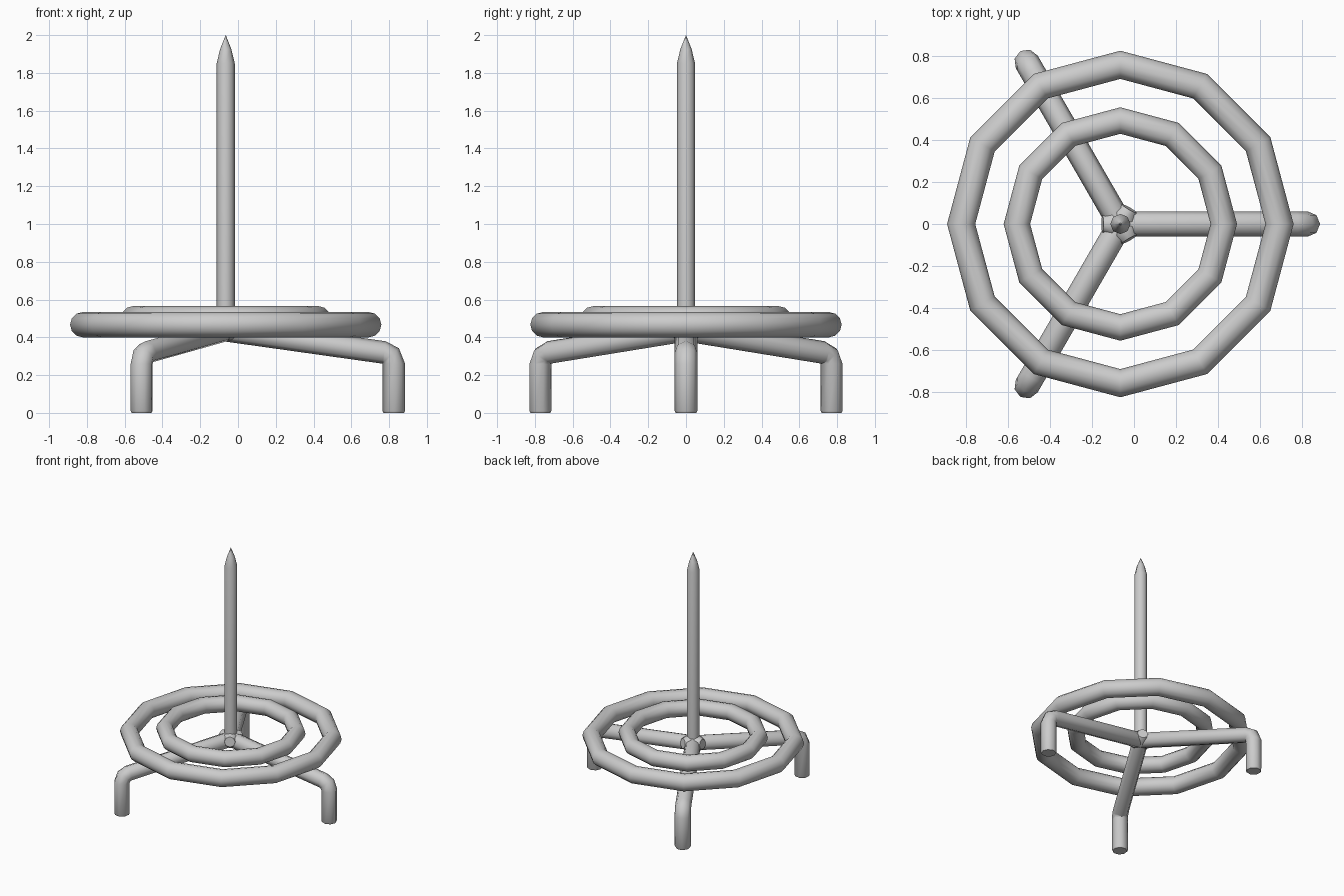
import bpy, bmesh
from math import sin, cos, pi, radians

if "Cube" in bpy.data.objects:
    bpy.data.objects.remove(bpy.data.objects["Cube"])

AXIS_X = -0.065  # spike and rings share this vertical axis


def finish(obj):
    bpy.ops.object.select_all(action='DESELECT')
    obj.select_set(True)
    bpy.context.view_layer.objects.active = obj
    bpy.ops.object.shade_smooth_by_angle(angle=radians(50))


def sweep(name, sections, sides=8):
    """Tube through sections (offset, height, radius, tilt in degrees)."""
    bm = bmesh.new()
    rings = []
    for d, z, r, tilt in sections:
        t = radians(tilt)
        ring = []
        for i in range(sides):
            a = 2 * pi * i / sides
            u, v = r * cos(a), r * sin(a)
            ring.append(bm.verts.new((d + u * cos(t), v, z + u * sin(t))))
        rings.append(ring)
    for lo, hi in zip(rings, rings[1:]):
        for i in range(sides):
            j = (i + 1) % sides
            bm.faces.new((lo[i], lo[j], hi[j], hi[i]))
    bm.faces.new(rings[0][::-1])
    bm.faces.new(rings[-1])
    bmesh.ops.remove_doubles(bm, verts=bm.verts, dist=1e-5)
    bmesh.ops.recalc_face_normals(bm, faces=bm.faces)
    mesh = bpy.data.meshes.new(name)
    bm.to_mesh(mesh)
    bm.free()
    obj = bpy.data.objects.new(name, mesh)
    bpy.context.collection.objects.link(obj)
    obj.location.x = AXIS_X
    finish(obj)
    return obj


# Three bent legs meeting at the hub
leg = [
    (0.89, 0.0, 0.054, 0),
    (0.89, 0.01, 0.06, 0),
    (0.89, 0.26, 0.06, 0),
    (0.872, 0.302, 0.06, 42),
    (0.838, 0.320, 0.06, 81.8),
    (-0.045, 0.444, 0.06, 81.8),
    (-0.085, 0.450, 0.04, 81.8),
]
for n in range(3):
    sweep(f"leg_{n + 1}", leg).rotation_euler.z = n * 2 * pi / 3

# Upright pointed spike
sweep("spike", [
    (0, 0.42, 0.048, 0),
    (0, 1.85, 0.048, 0),
    (0, 1.925, 0.030, 0),
    (0, 2.0, 0.0005, 0),
])

# Two low-poly concentric rings
for name, major, minor, z in (("outer_ring", 0.757, 0.067, 0.467),
                              ("inner_ring", 0.492, 0.063, 0.502)):
    bpy.ops.mesh.primitive_torus_add(major_segments=12, minor_segments=12,
                                     major_radius=major, minor_radius=minor,
                                     location=(AXIS_X, 0, z))
    bpy.context.object.name = name
    finish(bpy.context.object)
